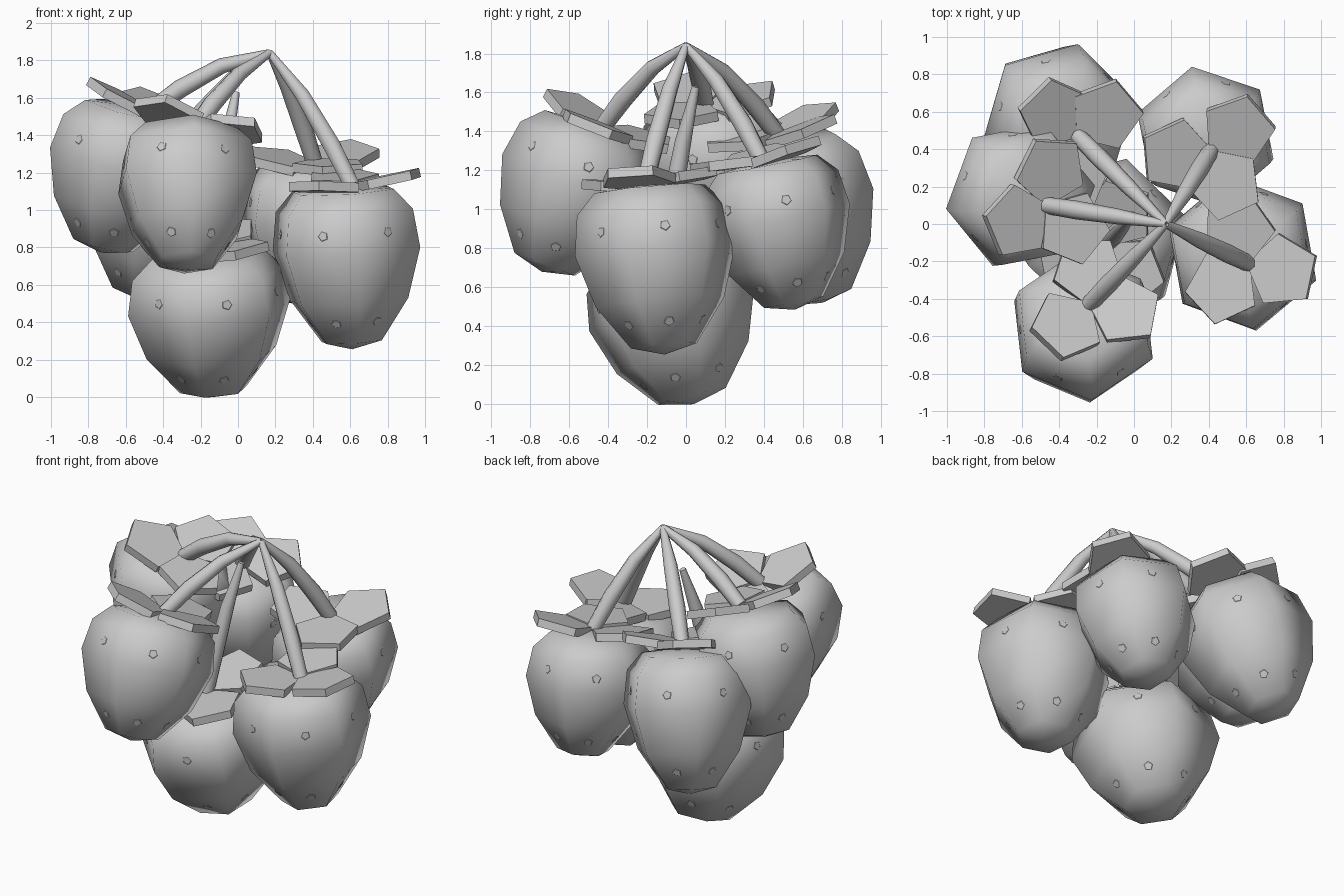
import bpy, bmesh, math
from mathutils import Vector, Matrix

if "Cube" in bpy.data.objects:
    bpy.data.objects.remove(bpy.data.objects["Cube"])

grey = bpy.data.materials.new("plain_grey")
grey.use_nodes = True
grey.diffuse_color = (0.6, 0.6, 0.6, 1)
grey.node_tree.nodes["Principled BSDF"].inputs["Base Color"].default_value = (0.6, 0.6, 0.6, 1)


def finish(name, mesh, smooth=None):
    """Link a mesh as a named object, optionally smooth shaded up to an angle."""
    ob = bpy.data.objects.new(name, mesh)
    bpy.context.collection.objects.link(ob)
    mesh.materials.clear()
    mesh.materials.append(grey)
    if smooth:
        bpy.ops.object.select_all(action="DESELECT")
        ob.select_set(True)
        bpy.context.view_layer.objects.active = ob
        bpy.ops.object.shade_smooth_by_angle(angle=math.radians(smooth))
    return ob


def from_bmesh(name, bm, smooth=None):
    mesh = bpy.data.meshes.new(name)
    bm.to_mesh(mesh)
    bm.free()
    return finish(name, mesh, smooth)


def frame(origin, axis, turn=0.0):
    """Matrix with z along the axis, keeping the heading close to the world's."""
    swing = Vector((0, 0, 1)).rotation_difference(axis)
    return Matrix.Translation(origin) @ swing.to_matrix().to_4x4() @ Matrix.Rotation(turn, 4, "Z")


# fruit outline: height share and radius share of each six-sided ring
SIDES = 6
OUTLINE = [(0.05, 0.41), (0.3, 0.8), (0.6, 1.0), (0.83, 0.93), (0.95, 0.69)]


def berry(name, bottom, top, radius, phase):
    """Six-sided tapered fruit with small five-sided seeds on its skin."""
    axis = top - bottom
    bm = bmesh.new()
    rings = []
    for height, share in OUTLINE:
        turns = [math.tau * i / SIDES for i in range(SIDES)]
        rings.append([bm.verts.new((radius * share * math.cos(a), radius * share * math.sin(a),
                                    axis.length * height)) for a in turns])
    tip = bm.verts.new((0, 0, 0))
    crown = bm.verts.new((0, 0, axis.length * 0.98))
    sides = []
    for i in range(SIDES):
        j = (i + 1) % SIDES
        bm.faces.new((tip, rings[0][j], rings[0][i]))
        bm.faces.new((crown, rings[-1][i], rings[-1][j]))
        for low, high in zip(rings, rings[1:]):
            sides.append(bm.faces.new((low[i], low[j], high[j], high[i])))
    bm.transform(frame(bottom, axis, math.radians(phase)))
    bm.normal_update()
    spots = [(f.calc_center_median(), f.normal.copy()) for f in sides[::2]]
    from_bmesh(name, bm, 80)

    bm = bmesh.new()
    for centre, normal in spots:
        bmesh.ops.create_cone(bm, cap_ends=True, segments=5, radius1=0.032, radius2=0.026,
                              depth=0.004, matrix=frame(centre, normal))
    from_bmesh(name + "_seeds", bm)


def leaf(name, root, axis, heading):
    """Thick pentagon with one corner at the stem, lifted at its outer end."""
    bm = bmesh.new()
    bmesh.ops.create_cone(bm, cap_ends=True, segments=5, radius1=0.2, radius2=0.2, depth=0.05)
    corner = max(bm.verts, key=lambda v: v.co.y).co
    bm.transform(Matrix.Rotation(math.pi - math.atan2(corner.y, corner.x), 4, "Z"))
    bm.transform(Matrix.Rotation(math.radians(-8), 4, "Y") @ Matrix.Translation((0.195, 0, 0.02)))
    bm.transform(frame(root, axis, math.radians(heading)))
    from_bmesh(name, bm)


def stem(name, points, radii):
    """Tapered tube along a few points."""
    curve = bpy.data.curves.new(name, "CURVE")
    curve.dimensions = "3D"
    curve.bevel_depth = 1
    curve.bevel_resolution = 2
    curve.use_fill_caps = True
    spline = curve.splines.new("POLY")
    spline.points.add(len(points) - 1)
    for p, co, r in zip(spline.points, points, radii):
        p.co = (*co, 1)
        p.radius = r
    helper = bpy.data.objects.new(name + "_path", curve)
    bpy.context.collection.objects.link(helper)
    bpy.context.view_layer.update()
    mesh = bpy.data.meshes.new_from_object(helper.evaluated_get(bpy.context.evaluated_depsgraph_get()))
    bpy.data.objects.remove(helper)
    finish(name, mesh, 60)


apex = Vector((0.17, 0, 1.84))
low_tip = Vector((-0.01, 0.05, 1.63))

# name, fruit bottom, fruit top, radius, corner phase,
# leaf root, leaf headings, leaf plane normal, stem start
fruits = [
    ("left_front", (0.61, -0.11, 0.255), (0.56, -0.19, 1.15), 0.42, 40,
     (0.61, -0.21, 1.13), (223, -12, 106), (-0.08, -0.05, 1), apex),
    ("left_back", (0.37, 0.56, 0.485), (0.39, 0.41, 1.27), 0.385, 41,
     (0.41, 0.39, 1.25), (185, 40, -65), (0.05, -0.25, 1), apex),
    ("right_back", (-0.52, 0.7, 0.52), (-0.34, 0.49, 1.38), 0.41, 15,
     (-0.3, 0.47, 1.38), (135, 40, -95), (0.2, -0.28, 1), apex),
    ("right_side", (-0.73, 0.21, 0.77), (-0.54, 0.12, 1.57), 0.405, 10,
     (-0.47, 0.1, 1.53), (85, 205, -40), (0.38, -0.15, 1), apex),
    ("right_front", (-0.27, -0.74, 0.68), (-0.27, -0.45, 1.45), 0.405, 36,
     (-0.24, -0.43, 1.42), (90, 225, -12), (0.2, 0.36, 1), apex),
    ("lowest", (-0.13, 0.04, 0.0), (-0.17, -0.15, 0.8), 0.45, 15,
     (-0.15, -0.11, 0.8), (310, 70, 190), (-0.08, -0.25, 1), low_tip),
]

for name, bottom, top, radius, phase, root, headings, normal, start in fruits:
    root, normal = Vector(root), Vector(normal).normalized()
    berry(name + "_berry", Vector(bottom), Vector(top), radius, phase)
    for i, heading in enumerate(headings):
        leaf(f"{name}_leaf_{i + 1}", root + normal * (0.01 * i - 0.04), normal, heading)
    path = [start, start.lerp(root, 0.4) + Vector((0, 0, 0.055)),
            start.lerp(root, 0.75) + Vector((0, 0, 0.04)), root]
    stem(name + "_stem", path, (0.02, 0.042, 0.05, 0.045))
